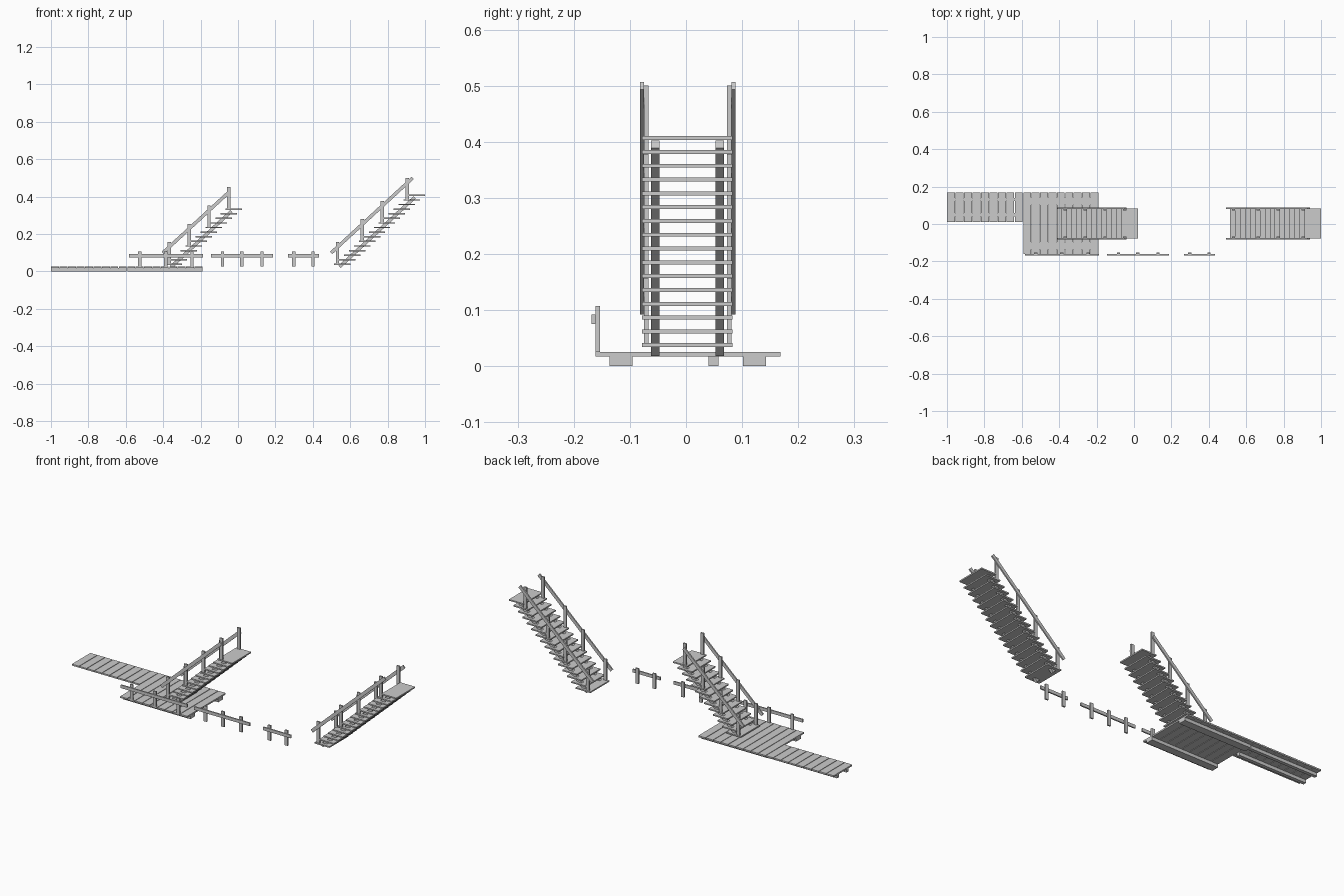
import bpy, bmesh, math
from mathutils import Matrix, Vector

if "Cube" in bpy.data.objects:
    bpy.data.objects.remove(bpy.data.objects["Cube"])


def boxes(name, items):
    """One object from boxes given as (x0, x1, y0, y1, z0, z1, optional pitch)."""
    bm = bmesh.new()
    for x0, x1, y0, y1, z0, z1, *pitch in items:
        centre = Vector(((x0 + x1) / 2, (y0 + y1) / 2, (z0 + z1) / 2))
        mat = (Matrix.Translation(centre)
               @ Matrix.Rotation(-(pitch[0] if pitch else 0), 4, 'Y')
               @ Matrix.Diagonal((x1 - x0, y1 - y0, z1 - z0, 1)))
        bmesh.ops.create_cube(bm, size=1, matrix=mat)
    mesh = bpy.data.meshes.new(name)
    bm.to_mesh(mesh)
    bm.free()
    ob = bpy.data.objects.new(name, mesh)
    bpy.context.collection.objects.link(ob)
    return ob


def planks(name, x0, x1, n, y0, y1):
    p = (x1 - x0) / n
    boxes(name, [(x0 + i * p, x0 + i * p + p - 0.003, y0, y1, 0.017, 0.025)
                 for i in range(n)])


def sloped(a, b, y0, y1, t):
    """Tilted beam between two (x, z) points."""
    length = math.dist(a, b)
    cx, cz = (a[0] + b[0]) / 2, (a[1] + b[1]) / 2
    return (cx - length / 2, cx + length / 2, y0, y1, cz - t / 2, cz + t / 2,
            math.atan2(b[1] - a[1], b[0] - a[0]))


# Walkway and platform
planks("walkway_planks", -1.0, -0.592, 9, 0.01, 0.168)
planks("platform_planks", -0.592, -0.188, 9, -0.161, 0.168)
boxes("walkway_joists", [(-1.0, -0.595, y, y + 0.018, 0, 0.017) for y in (0.04, 0.122)])
boxes("platform_joists", [(-0.592, -0.19, y, y + 0.041, 0, 0.017) for y in (-0.136, 0.102)])


# Straight railings
def railing(name, x0, x1, posts):
    boxes(name + "_rail", [(x0, x1, -0.168, -0.161, 0.075, 0.092)])
    boxes(name + "_posts", [(x - 0.009, x + 0.009, -0.161, -0.153, 0.025, 0.107)
                            for x in posts])


railing("platform_railing", -0.583, -0.187, (-0.525, -0.386, -0.246))
railing("long_railing", -0.144, 0.187, (-0.083, 0.021, 0.128))
railing("short_railing", 0.267, 0.433, (0.299, 0.401))

# Staircases
RUN, RISE, DEPTH, MID = 0.0266, 0.0246, 0.088, 0.003


def staircase(name, x, n, post_steps):
    boxes(name + "_treads", [(x + k * RUN, x + k * RUN + DEPTH, -0.078, 0.083,
                              0.034 + k * RISE, 0.041 + k * RISE) for k in range(n)])
    dx, dz = (n - 1) * RUN, (n - 1) * RISE
    stringers, posts, rails = [], [], []
    for s in (-1, 1):
        def span(a, b):
            return sorted((MID + s * a, MID + s * b))
        stringers.append(sloped((x + 0.030, 0.0246), (x + 0.033 + dx, 0.027 + dz),
                                *span(0.050, 0.065), 0.018))
        rails.append(sloped((x - 0.015, 0.099), (x + 0.022 + dx, 0.131 + dz),
                            *span(0.078, 0.085), 0.018))
        for k in post_steps:
            px, pz = x + 0.019 + k * RUN, 0.041 + k * RISE
            posts.append((px - 0.009, px + 0.009, *span(0.070, 0.078), pz, pz + 0.115))
    boxes(name + "_stringers", stringers)
    boxes(name + "_posts", posts)
    boxes(name + "_handrails", rails)


staircase("short_stairs", -0.387, 13, (0, 4, 8, 12))
staircase("tall_stairs", 0.513, 16, (0, 5, 9, 14))
